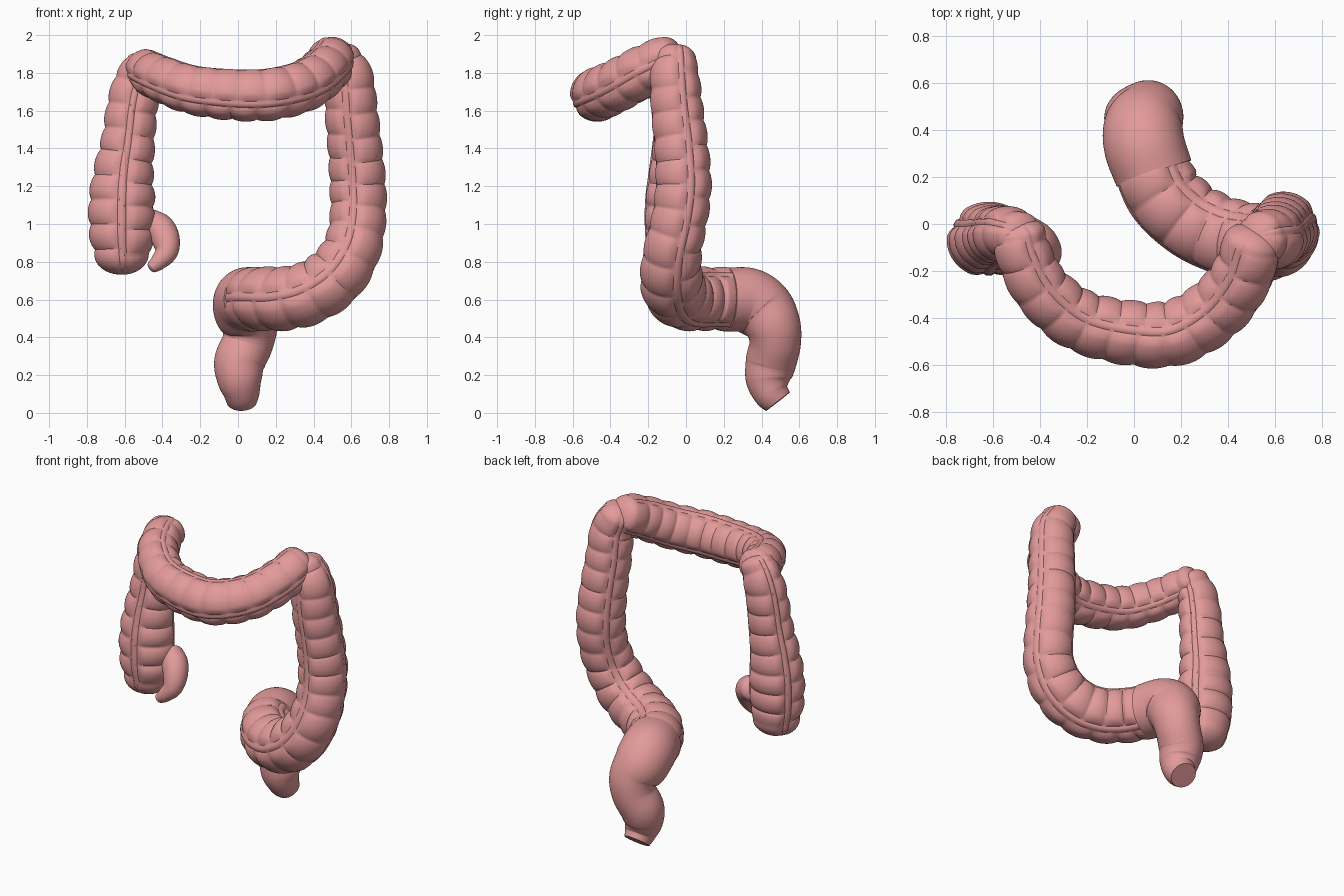
import bpy, bmesh, math
from mathutils import Vector

if "Cube" in bpy.data.objects:
    bpy.data.objects.remove(bpy.data.objects["Cube"])

flesh = bpy.data.materials.new("flesh pink")
flesh.diffuse_color = (0.77, 0.325, 0.325, 1)
flesh.use_nodes = True
flesh.node_tree.nodes["Principled BSDF"].inputs["Base Color"].default_value = flesh.diffuse_color
SIDES = 90


def spline(pts, n=24):
    """Catmull-Rom through (x, y, z, radius) points."""
    p = [Vector(q) for q in pts]
    p = [p[0] * 2 - p[1]] + p + [p[-1] * 2 - p[-2]]
    out = []
    for i in range(1, len(p) - 2):
        a, b, c, d = p[i - 1:i + 3]
        for k in range(n):
            t = k / n
            out.append(0.5 * (2 * b + (c - a) * t + (2 * a - 5 * b + 4 * c - d) * t * t
                              + (3 * b - a - 3 * c + d) * t ** 3))
    return out + [p[-2]]


def resample(path, step):
    """Even spacing by arc length."""
    dist = [0.0]
    for a, b in zip(path, path[1:]):
        dist.append(dist[-1] + (b - a).xyz.length)
    count = max(4, round(dist[-1] / step))
    out, j = [], 0
    for i in range(count + 1):
        s = dist[-1] * i / count
        while j < len(path) - 2 and dist[j + 1] < s:
            j += 1
        f = (s - dist[j]) / max(dist[j + 1] - dist[j], 1e-9)
        out.append(path[j].lerp(path[j + 1], min(f, 1)))
    return out, dist[-1]


def tube(name, pts, pouch=0.0, spacing=0.125, dome=(0.6, 0.6), twist=0.0, front=(0, -1, 0)):
    """Swept gut: pouches between creases, three lengthwise bands, domed ends."""
    path, length = resample(spline(pts), 0.008)
    cells = max(1, round(length / spacing))
    bm = bmesh.new()
    ref, rings, last = Vector(front), [], len(path) - 1

    def ring(c, ref, side, radii):
        rings.append([bm.verts.new(c + r * (math.cos(a) * ref + math.sin(a) * side))
                      for r, a in radii])

    for i, q in enumerate(path):
        tan = (path[min(i + 1, last)] - path[max(i - 1, 0)]).xyz.normalized()
        ref = (ref - tan * ref.dot(tan)).normalized()
        side = tan.cross(ref)
        s = i / last
        radii = []
        for k in range(SIDES):
            a = 2 * math.pi * k / SIDES
            # distance to nearest band, in radians
            d = abs((a - twist + math.pi / 3) % (2 * math.pi / 3) - math.pi / 3)
            sector = int(((a - twist) % (2 * math.pi)) / (2 * math.pi / 3))
            phase = s * cells + (0, 0.3, -0.25)[sector]
            bulge = (abs(math.sin(math.pi * phase)) + 0.03) ** 0.6
            away = min(1, max(0, (d - 0.13) / 0.3)) ** 0.7
            r = q.w * (1 + pouch * (away * (bulge - 0.5) - 0.5 * (1 - away)))
            if pouch and d < 0.12:
                r = q.w * (1 - 0.05 * pouch)
            radii.append((r, a))
        c = q.xyz
        if i == 0 and dome[0]:
            for e in range(1, 9):
                t = e / 9 * math.pi / 2
                ring(c - tan * q.w * dome[0] * math.cos(t), ref, side,
                     [(r * math.sin(t), a) for r, a in radii])
        ring(c, ref, side, radii)
        if i == last and dome[1]:
            for e in range(8, 0, -1):
                t = e / 9 * math.pi / 2
                ring(c + tan * q.w * dome[1] * math.cos(t), ref, side,
                     [(r * math.sin(t), a) for r, a in radii])
    for A, B in zip(rings, rings[1:]):
        for k in range(SIDES):
            n = (k + 1) % SIDES
            bm.faces.new((A[k], A[n], B[n], B[k]))
    bm.faces.new(rings[0][::-1])
    bm.faces.new(rings[-1])
    bmesh.ops.recalc_face_normals(bm, faces=bm.faces)
    me = bpy.data.meshes.new(name)
    bm.to_mesh(me)
    bm.free()
    me.materials.append(flesh)
    ob = bpy.data.objects.new(name, me)
    bpy.context.collection.objects.link(ob)
    bpy.context.view_layer.objects.active = ob
    ob.select_set(True)
    bpy.ops.object.shade_smooth_by_angle(angle=math.radians(40))
    ob.select_set(False)
    return ob


# rising limb with the blind pouch at its foot, slightly flattened front to back
limb = tube("ascending_colon", [
    (-0.61, -0.07, 0.84, 0.145), (-0.615, -0.07, 0.95, 0.165), (-0.615, -0.067, 1.12, 0.168),
    (-0.605, -0.06, 1.28, 0.152), (-0.58, -0.052, 1.45, 0.136), (-0.56, -0.045, 1.62, 0.130),
    (-0.53, -0.04, 1.75, 0.122), (-0.49, -0.045, 1.83, 0.105)], 0.12, 0.125, (0.75, 0.6))
for v in limb.data.vertices:
    v.co.y = -0.06 + (v.co.y + 0.06) * 0.9

# curled worm-like appendage beside the pouch
tube("appendix", [
    (-0.46, -0.04, 1.00, 0.078), (-0.41, -0.075, 0.97, 0.080), (-0.38, -0.115, 0.91, 0.073),
    (-0.38, -0.145, 0.85, 0.060), (-0.42, -0.165, 0.80, 0.045), (-0.45, -0.17, 0.775, 0.034)],
     0.0, dome=(0.6, 0.7))

# sagging limb that bows forward
tube("transverse_colon", [
    (-0.49, -0.05, 1.815, 0.112), (-0.465, -0.14, 1.80, 0.116), (-0.39, -0.28, 1.765, 0.121),
    (-0.23, -0.41, 1.71, 0.128), (0.0, -0.465, 1.685, 0.134), (0.18, -0.46, 1.69, 0.136),
    (0.35, -0.36, 1.735, 0.134), (0.46, -0.22, 1.815, 0.129), (0.505, -0.085, 1.88, 0.122)],
     0.10, 0.12, (0.6, 0.6), -0.2, (0.3, -0.9, 0.3))

# falling limb that sweeps inward and back
tube("descending_colon", [
    (0.54, -0.06, 1.87, 0.110), (0.585, -0.06, 1.77, 0.128), (0.60, -0.048, 1.60, 0.136),
    (0.62, -0.025, 1.40, 0.140), (0.635, -0.015, 1.20, 0.145), (0.635, -0.035, 1.03, 0.145),
    (0.605, -0.07, 0.87, 0.150), (0.52, -0.08, 0.73, 0.160), (0.39, -0.055, 0.64, 0.163),
    (0.25, 0.01, 0.605, 0.163), (0.13, 0.12, 0.605, 0.163), (0.07, 0.25, 0.60, 0.162)],
     0.10, 0.13, (0.7, 0.3), 0.2)

# smooth final stretch turning down to the outlet
tube("rectum", [
    (0.085, 0.215, 0.60, 0.168), (0.045, 0.33, 0.595, 0.172), (0.04, 0.41, 0.54, 0.168),
    (0.062, 0.46, 0.46, 0.148), (0.05, 0.472, 0.37, 0.136), (0.008, 0.45, 0.27, 0.134),
    (0.008, 0.435, 0.18, 0.120), (0.018, 0.45, 0.11, 0.098), (0.02, 0.487, 0.06, 0.080)],
     0.0, dome=(0, 0), front=(1, 0, 0))
